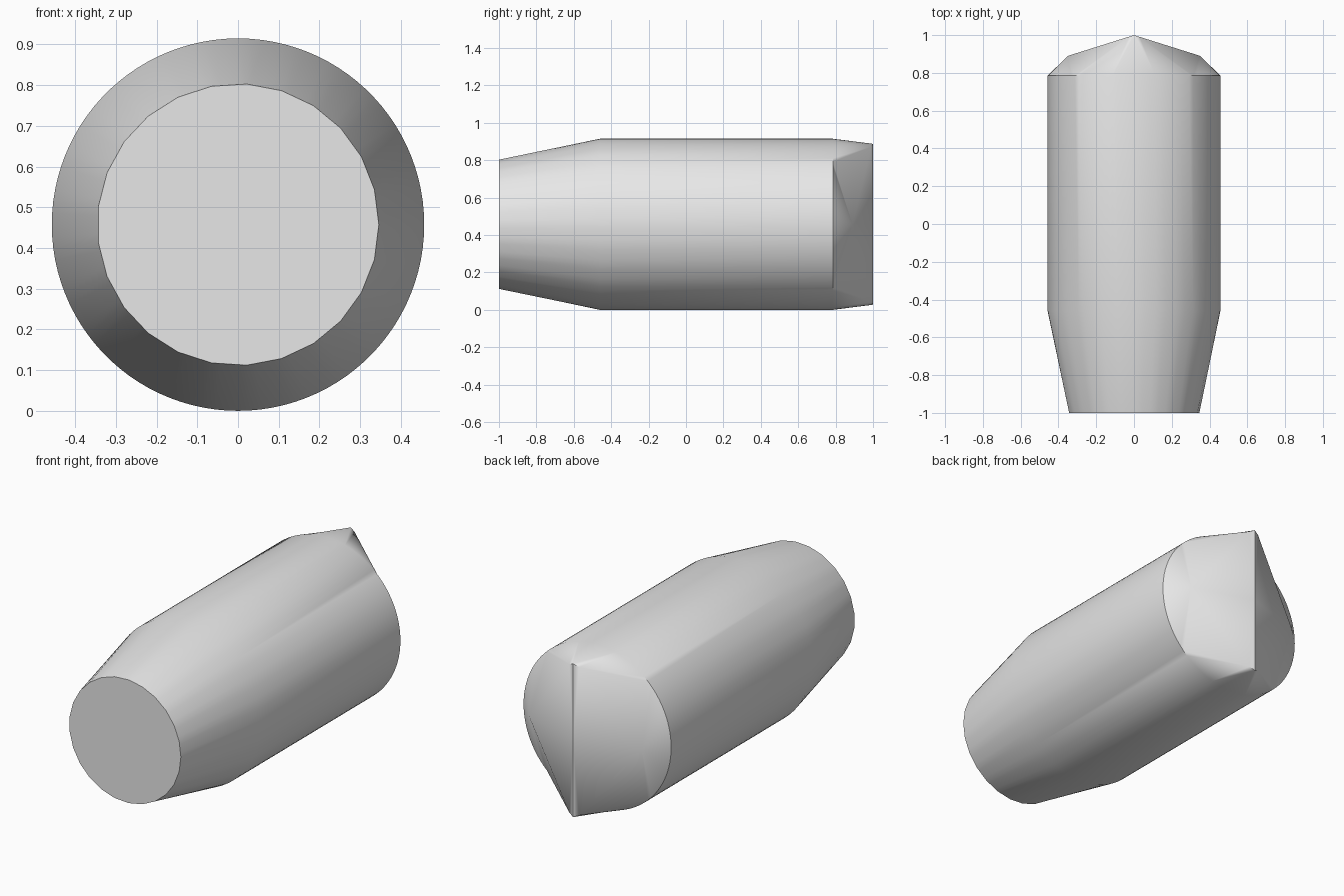
import bpy, bmesh
from math import cos, sin, pi, radians

cube = bpy.data.objects.get("Cube")
if cube:
    bpy.data.objects.remove(cube)

# Single plain grey
grey = bpy.data.materials.new("light_grey")
grey.use_nodes = True
grey.diffuse_color = (0.8, 0.8, 0.8, 1)
grey.node_tree.nodes["Principled BSDF"].inputs["Base Color"].default_value = (0.8, 0.8, 0.8, 1)

SIDES = 100          # body segments
NOSE_SIDES = 25      # coarser front end
R, R_NOSE = 0.4575, 0.346
Y_FRONT, Y_TAPER, Y_CAP, Y_BACK = -1.0, -0.46, 0.785, 1.0
SLOPE = 0.314        # fall of the wedge away from its ridge

bm = bmesh.new()


def circle_point(i):
    a = 2 * pi * i / SIDES
    return R * cos(a), R * sin(a)


def nose_point(i):
    """Point on the coarse polygon, matching body segment i."""
    step = SIDES // NOSE_SIDES
    k, t = i // step, (i % step) / step
    a, b = 2 * pi * k / NOSE_SIDES, 2 * pi * (k + 1) / NOSE_SIDES
    return (R_NOSE * (cos(a) * (1 - t) + cos(b) * t),
            R_NOSE * (sin(a) * (1 - t) + sin(b) * t))


def ring(point, y):
    verts = []
    for i in range(SIDES):
        x, z = point(i)
        verts.append(bm.verts.new((x, y, z + R)))
    return verts


def bridge(a, b):
    for i in range(SIDES):
        j = (i + 1) % SIDES
        bm.faces.new((a[i], a[j], b[j], b[i]))


# Tapered front and straight body
nose = ring(nose_point, Y_FRONT)
shoulder = ring(circle_point, Y_TAPER)
rear = ring(circle_point, Y_CAP)
bridge(nose, shoulder)
bridge(shoulder, rear)
bm.faces.new(nose)


# Wedge-shaped back, one quarter at a time
def wedge_quarter(sx, sz):
    def face(*pts):
        bm.faces.new([bm.verts.new((sx * x, y, R + sz * z)) for x, y, z in pts])

    def roof(x, z):
        return x, Y_BACK - SLOPE * x, z

    def rim(i):
        x, z = circle_point(i)
        return x, Y_CAP, z

    corner, flank, tip = roof(0.35, 0), roof(0.03, 0.415), roof(0, 0.43)
    face(roof(0, 0), corner, flank, tip)
    stops = (0, 13, 21, SIDES // 4)
    hubs = (corner, flank, tip)
    for k, hub in enumerate(hubs):
        for i in range(stops[k], stops[k + 1]):
            face(hub, rim(i), rim(i + 1))
        if k < 2:
            face(hub, rim(stops[k + 1]), hubs[k + 1])


for sx in (1, -1):
    for sz in (1, -1):
        wedge_quarter(sx, sz)

bmesh.ops.remove_doubles(bm, verts=bm.verts[:], dist=0.0001)
bmesh.ops.recalc_face_normals(bm, faces=bm.faces[:])

mesh = bpy.data.meshes.new("tapered_body")
bm.to_mesh(mesh)
bm.free()
mesh.materials.append(grey)
body = bpy.data.objects.new("tapered_body", mesh)
bpy.context.collection.objects.link(body)

# Smooth shading with crisp rims
bpy.ops.object.select_all(action='DESELECT')
body.select_set(True)
bpy.context.view_layer.objects.active = body
bpy.ops.object.shade_smooth_by_angle(angle=radians(30))
